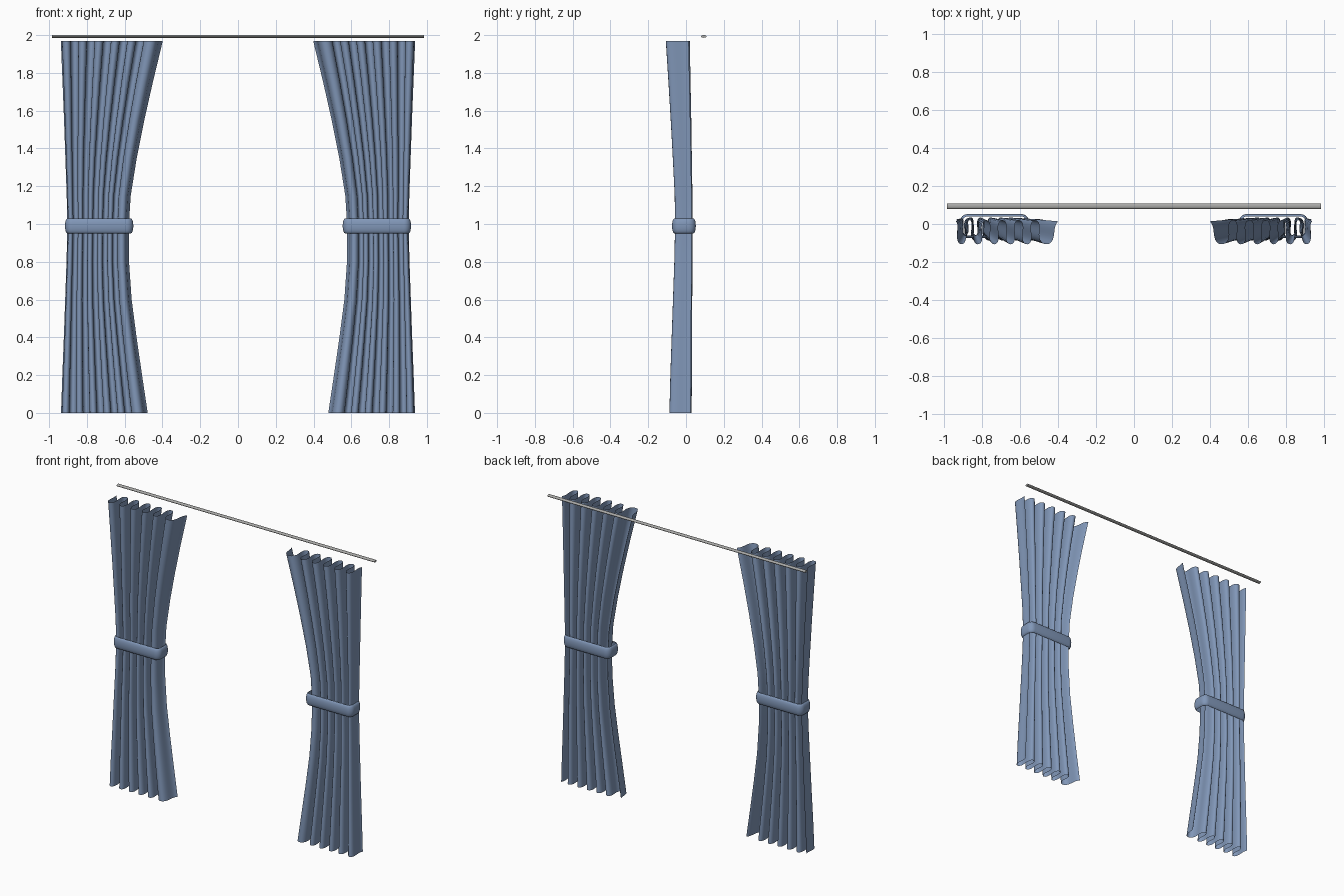
import bpy, bmesh, math

if "Cube" in bpy.data.objects:
    bpy.data.objects.remove(bpy.data.objects["Cube"])


def material(name, rgb):
    m = bpy.data.materials.new(name)
    m.diffuse_color = (*rgb, 1)
    m.use_nodes = True
    m.node_tree.nodes["Principled BSDF"].inputs["Base Color"].default_value = m.diffuse_color
    return m


FABRIC = material("blue fabric", (0.22, 0.31, 0.48))
METAL = material("grey metal", (0.40, 0.40, 0.39))


def grid_object(name, rows, mat, closed=False, caps=False):
    """Skin a list of equally long point rows; closed joins each row's ends."""
    bm = bmesh.new()
    vs = [[bm.verts.new(p) for p in r] for r in rows]
    n = len(rows[0])
    for a, b in zip(vs, vs[1:]):
        for i in range(n if closed else n - 1):
            j = (i + 1) % n
            bm.faces.new((a[i], a[j], b[j], b[i]))
    if caps:
        bm.faces.new(vs[0])
        bm.faces.new(vs[-1])
    bmesh.ops.recalc_face_normals(bm, faces=bm.faces)
    me = bpy.data.meshes.new(name)
    bm.to_mesh(me)
    bm.free()
    me.materials.append(mat)
    ob = bpy.data.objects.new(name, me)
    bpy.context.collection.objects.link(ob)
    bpy.context.view_layer.objects.active = ob
    ob.select_set(True)
    bpy.ops.object.shade_smooth_by_angle(angle=math.radians(40))
    ob.select_set(False)
    return ob


# Curtain outline: height, outer x, inner x, front y, back y
OUTLINE = [
    (0.005, 0.937, 0.478, -0.088, 0.030),
    (0.20, 0.930, 0.508, -0.083, 0.031),
    (0.40, 0.922, 0.537, -0.076, 0.032),
    (0.60, 0.915, 0.563, -0.069, 0.033),
    (0.80, 0.908, 0.577, -0.062, 0.034),
    (0.99, 0.903, 0.578, -0.058, 0.035),
    (1.15, 0.907, 0.568, -0.060, 0.034),
    (1.35, 0.914, 0.536, -0.070, 0.031),
    (1.55, 0.921, 0.496, -0.081, 0.028),
    (1.75, 0.929, 0.451, -0.093, 0.024),
    (1.97, 0.938, 0.398, -0.107, 0.020),
]
FOLDS, STEPS = 6, 144


def curtain_row(side, z, outer, inner, front, back):
    """One wavy cross-section with overhanging folds and a wide inner flap."""
    pts = []
    for i in range(STEPS + 1):
        t = 0.07 + (FOLDS - 0.14) * i / STEPS
        s = t + 0.115 * math.sin(4 * math.pi * t)
        end = max(0.0, t - (FOLDS - 0.7))
        pts.append((s + 0.9 * end, t))
    lo, hi = min(p[0] for p in pts), max(p[0] for p in pts)
    mid, amp = (front + back) / 2, (back - front) / 2
    return [(side * (outer + (inner - outer) * (s - lo) / (hi - lo)),
             mid + amp * math.cos(2 * math.pi * t), z) for s, t in pts]


def band_row(z, grow, cx):
    """Rounded rectangle around the gathered cloth."""
    hx, hy, r = 0.168 + grow, 0.050 + grow, 0.025 + grow
    pts = []
    for k, (sx, sy) in enumerate([(1, 1), (-1, 1), (-1, -1), (1, -1)]):
        for j in range(7):
            a = math.pi / 2 * (k + j / 6)
            pts.append((cx + sx * (hx - r) + r * math.cos(a),
                        -0.011 + sy * (hy - r) + r * math.sin(a), z))
    return pts


for side, label in ((-1, "left"), (1, "right")):
    grid_object(label + "_curtain", [curtain_row(side, *o) for o in OUTLINE], FABRIC)
    # Tie-back with a bulging profile
    rows = []
    for i in range(9):
        a = math.pi * i / 8
        rows.append(band_row(0.99 - 0.04 * math.cos(a), 0.013 * math.sin(a), side * 0.735))
    grid_object(label + "_tieback", rows, FABRIC, closed=True)

# Flattened curtain rod
rod = [[(x, 0.094 + 0.014 * math.cos(2 * math.pi * i / 16),
         1.993 + 0.007 * math.sin(2 * math.pi * i / 16)) for i in range(16)]
       for x in (-0.985, 0.985)]
grid_object("curtain_rod", rod, METAL, closed=True, caps=True)

# Longest side is the height, from the hem to the top of the rod
for ob in bpy.data.objects:
    if ob.name.endswith("_curtain"):
        for v in ob.data.vertices:
            if v.co.z < 0.01:
                v.co.z = 0.0
